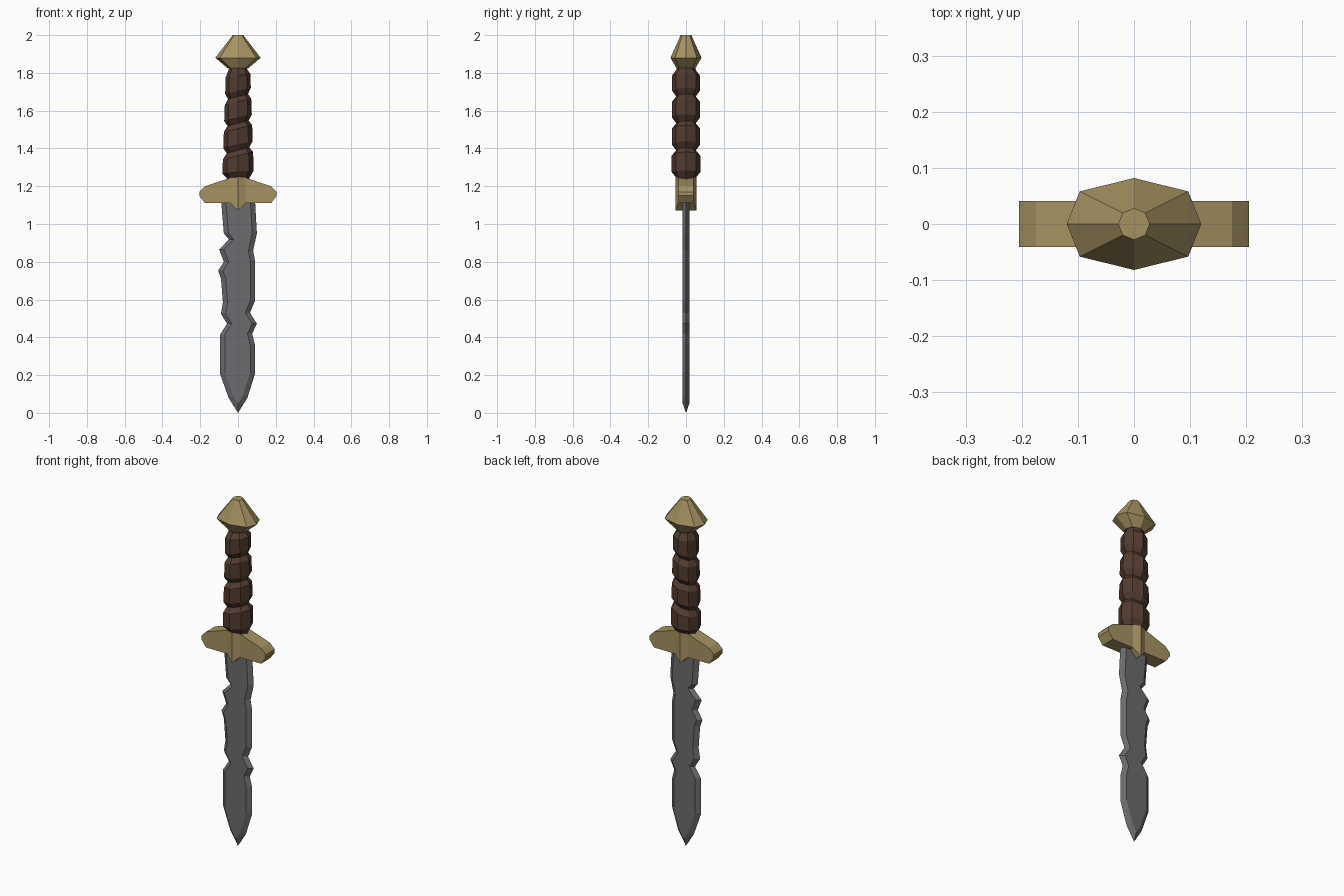
import bpy
from math import cos, sin, tau

if "Cube" in bpy.data.objects:
    bpy.data.objects.remove(bpy.data.objects["Cube"])


def material(name, rgb):
    m = bpy.data.materials.new(name)
    m.diffuse_color = (*rgb, 1)
    m.use_nodes = True
    m.node_tree.nodes["Principled BSDF"].inputs["Base Color"].default_value = m.diffuse_color
    return m


def make(name, verts, faces, mat):
    me = bpy.data.meshes.new(name)
    me.from_pydata(verts, [], faces)
    me.materials.append(mat)
    ob = bpy.data.objects.new(name, me)
    bpy.context.collection.objects.link(ob)
    # consistent outward normals
    bpy.context.view_layer.objects.active = ob
    ob.select_set(True)
    bpy.ops.object.mode_set(mode='EDIT')
    bpy.ops.mesh.select_all(action='SELECT')
    bpy.ops.mesh.normals_make_consistent(inside=False)
    bpy.ops.object.mode_set(mode='OBJECT')
    ob.select_set(False)
    return ob


def skin(rings):
    """Bridge equal-length point rings and cap both ends."""
    n = len(rings[0])
    verts = [p for r in rings for p in r]
    faces = [(k * n + i, k * n + (i + 1) % n, (k + 1) * n + (i + 1) % n, (k + 1) * n + i)
             for k in range(len(rings) - 1) for i in range(n)]
    faces += [tuple(range(n)), tuple(range(len(verts) - n, len(verts)))]
    return verts, faces


def octagon(z, rx, ry, tilt=0.0):
    pts = [(rx * cos(tau * i / 8), ry * sin(tau * i / 8)) for i in range(8)]
    return [(x, y, z + tilt * x) for x, y in pts]


brass = material("brass", (0.38, 0.29, 0.12))
leather = material("leather", (0.085, 0.045, 0.03))
steel = material("steel", (0.15, 0.15, 0.16))

# Pommel: faceted octagonal cap, wider in x than in y
rim = [(x * (1.14 if 0.01 < abs(x) < 0.1 else 1), y, z) for x, y, z in octagon(1.88, 0.12, 0.082)]
make("pommel", *skin([octagon(1.825, 0.055, 0.05), rim, octagon(2.0, 0.028, 0.028)]), brass)

# Grip: four bulges separated by slanted grooves, widening downwards
grooves = [1.815, 1.675, 1.533, 1.39, 1.245]
rings = [octagon(1.85, 0.045, 0.045)]
for i, g in enumerate(grooves):
    tilt = 0.0 if i in (0, 4) else 0.25
    rings.append(octagon(g, 0.05 + 0.003 * i, 0.052, tilt))
    if i < 4:
        rx, ry = 0.065 + 0.005 * i, 0.073 + 0.001 * i
        rings.append(octagon(g - 0.028, rx, ry, 0.15 if i == 0 else 0.25))
        rings.append(octagon(grooves[i + 1] + 0.03, rx + 0.003, ry, 0.25 if i < 3 else 0.1))
rings.append(octagon(1.22, 0.05, 0.05))
make("grip", *skin(rings), leather)

# Guard: columns of (x, bottom z, top z, half depth), ridge in the middle
half = [(0.04, 1.11, 1.245, 0.041), (0.175, 1.11, 1.20, 0.041), (0.205, 1.15, 1.17, 0.041)]
columns = [(-x, b, t, d) for x, b, t, d in reversed(half)] + [(0, 1.072, 1.248, 0.056)] + half
make("guard", *skin([[(x, -d, b), (x, d, b), (x, d, t), (x, -d, t)] for x, b, t, d in columns]), brass)

# Blade: nicked outline with bevelled edges on both faces
left = [(-.09, 1.13), (-.075, .95), (-.048, .918), (-.10, .865), (-.075, .80), (-.105, .753),
        (-.09, .71), (-.08, .585), (-.09, .525), (-.058, .472), (-.095, .414), (-.095, .207), (-.05, .08)]
right = [(.09, 1.13), (.10, .95), (.08, .86), (.09, .806), (.09, .594), (.064, .53), (.10, .472),
         (.075, .42), (.09, .36), (.09, .207), (.05, .08)]
outline = left + [(0, 0)] + right[::-1]


def flat(y):
    pts = []
    for x, z in outline:
        inset = 0.025 if x > 0 else -0.025
        pts.append((x - inset, y, z + 0.008 * (z < 0.3)) if x else (0, y, 0.05))
    return pts


make("blade", *skin([flat(-0.018), [(x, 0, z) for x, z in outline], flat(0.018)]), steel)
